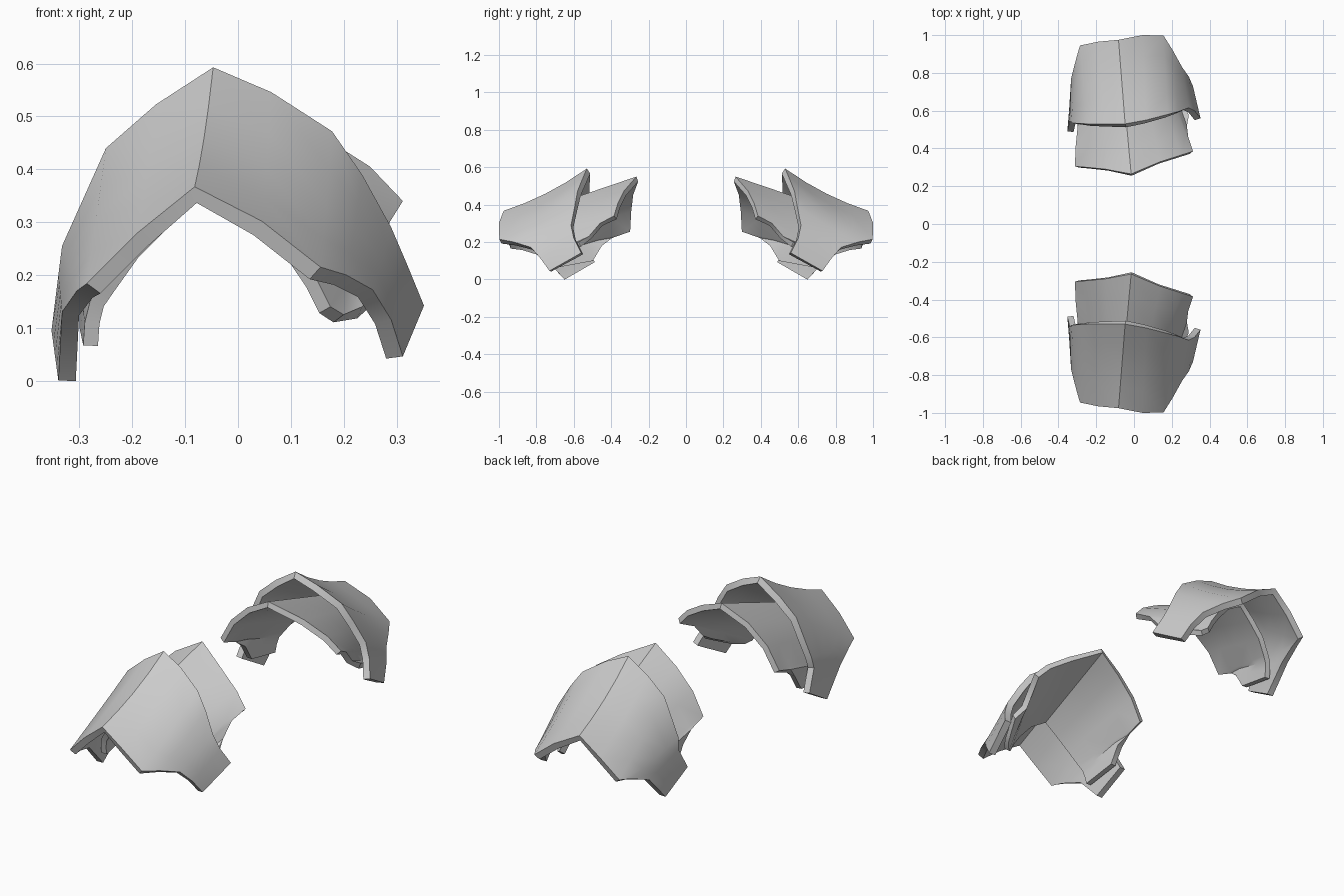
import bpy

if "Cube" in bpy.data.objects:
    bpy.data.objects.remove(bpy.data.objects["Cube"])

steel = bpy.data.materials.new("plain_grey")
steel.diffuse_color = (0.6, 0.6, 0.6, 1.0)
steel.use_nodes = True
steel.node_tree.nodes["Principled BSDF"].inputs["Base Color"].default_value = steel.diffuse_color

ROWS = 4  # lengthwise divisions of each plate


def plate(name, upper, lower, thickness, sag):
    """Curved plate lofted between two rims, thickened inward, mirrored front to back."""
    n = len(upper)
    verts, faces = [], []
    for r in range(ROWS + 1):
        t = r / ROWS
        for a, b in zip(upper, lower):
            p = [a[k] * (1 - t) + b[k] * t for k in range(3)]
            # plates dip slightly between the two rims, most along the ridge
            p[2] -= sag * 4 * t * (1 - t) * max(0.0, 1 - abs(p[0]) / 0.3)
            verts.append(p)
    for r in range(ROWS):
        for i in range(n - 1):
            k = r * n + i
            faces.append((k, k + n, k + n + 1, k + 1))
    mesh = bpy.data.meshes.new(name)
    mesh.from_pydata(verts, [], faces)
    mesh.materials.append(steel)
    ob = bpy.data.objects.new(name, mesh)
    bpy.context.collection.objects.link(ob)
    bpy.ops.object.select_all(action='DESELECT')
    ob.select_set(True)
    bpy.context.view_layer.objects.active = ob

    solid = ob.modifiers.new("thickness", 'SOLIDIFY')
    solid.thickness = thickness
    solid.offset = -1
    mirror = ob.modifiers.new("mirror", 'MIRROR')
    mirror.use_axis = (False, True, False)
    mirror.use_mirror_merge = False
    for m in ("thickness", "mirror"):
        bpy.ops.object.modifier_apply(modifier=m)
    bpy.ops.object.shade_smooth_by_angle(angle=0.52)
    return ob


# Large outer shoulder plate: raised rim, then flared lower rim (left to right)
plate("outer_shoulder_plate",
      [(-.353, -.49, .095), (-.34, -.545, .20), (-.333, -.535, .255),
       (-.25, -.53, .44), (-.155, -.53, .523), (-.047, -.53, .593),
       (.063, -.55, .546), (.178, -.58, .472), (.235, -.595, .39),
       (.29, -.615, .29), (.32, -.60, .22), (.352, -.56, .142)],
      [(-.34, -.65, .0), (-.333, -.77, .13), (-.305, -.88, .17),
       (-.286, -.945, .184), (-.19, -.965, .28), (-.082, -.975, .367),
       (.045, -1.0, .302), (.156, -.998, .215), (.205, -.92, .20),
       (.255, -.83, .172), (.29, -.78, .115), (.312, -.73, .046)],
      0.033, 0.028)

# Smaller inner plate tucked beneath the outer one
plate("inner_shoulder_plate",
      [(-.30, -.50, .10), (-.30, -.45, .18), (-.31, -.40, .24),
       (-.312, -.305, .27), (-.25, -.30, .38), (-.15, -.29, .475),
       (-.015, -.265, .55), (.14, -.33, .475), (.25, -.365, .405),
       (.312, -.385, .34), (.287, -.46, .30), (.28, -.52, .23),
       (.29, -.575, .20)],
      [(-.293, -.68, .067), (-.29, -.69, .11), (-.28, -.70, .15),
       (-.26, -.71, .18), (-.21, -.73, .25), (-.14, -.74, .32),
       (-.06, -.75, .385), (.04, -.76, .33), (.11, -.77, .25),
       (.15, -.77, .19), (.175, -.77, .14), (.20, -.75, .125),
       (.235, -.70, .14)],
      0.028, 0.0)
